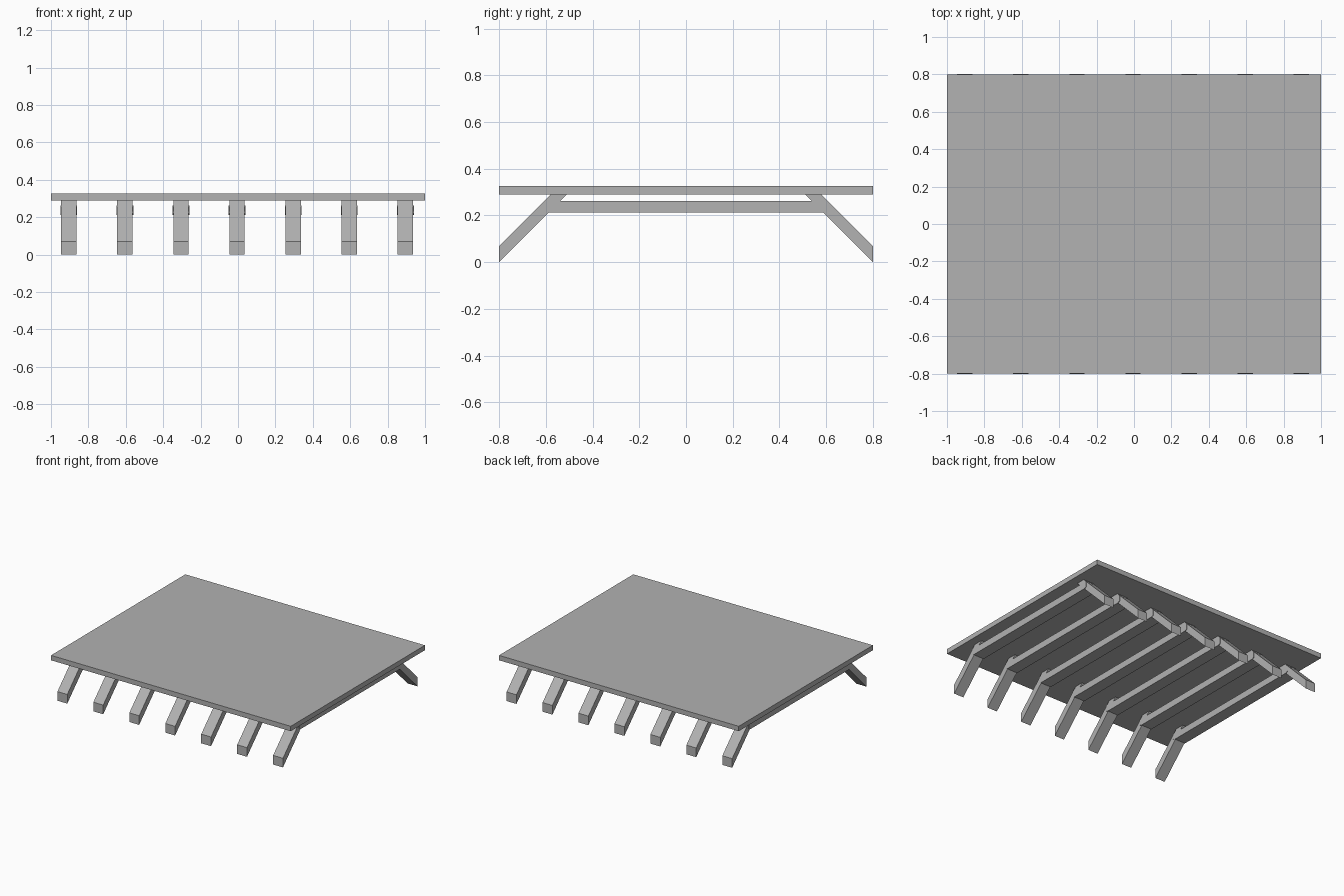
import bpy
import bmesh

if "Cube" in bpy.data.objects:
    bpy.data.objects.remove(bpy.data.objects["Cube"])

# mid-grey finish shared by all parts
grey = bpy.data.materials.new("mid_grey")
grey.diffuse_color = (0.445, 0.445, 0.445, 1)
grey.use_nodes = True
grey.node_tree.nodes["Principled BSDF"].inputs["Base Color"].default_value = grey.diffuse_color


def prism(name, profile, x, width):
    """Extrude a closed (y, z) profile along x, centred at x."""
    n = len(profile)
    verts = [(x + s * width / 2, y, z) for s in (-1, 1) for y, z in profile]
    faces = [tuple(reversed(range(n))), tuple(range(n, 2 * n))]
    faces += [(i, (i + 1) % n, (i + 1) % n + n, i + n) for i in range(n)]
    mesh = bpy.data.meshes.new(name)
    mesh.from_pydata(verts, [], faces)
    bm = bmesh.new()
    bm.from_mesh(mesh)
    bmesh.ops.recalc_face_normals(bm, faces=bm.faces)
    bm.to_mesh(mesh)
    bm.free()
    mesh.materials.append(grey)
    obj = bpy.data.objects.new(name, mesh)
    bpy.context.collection.objects.link(obj)
    return obj


# flat deck slab
prism("deck", [(-0.8, 0.29), (0.8, 0.29), (0.8, 0.327), (-0.8, 0.327)], 0, 2.0)

# slanted strut with vertical foot cut, and tie beam with eased lower corners
LEG = [(-0.801, 0.0), (-0.511, 0.29), (-0.58, 0.29), (-0.801, 0.069)]
BEAM = [(-0.592, 0.212), (0.592, 0.212), (0.608, 0.22), (0.608, 0.263),
        (-0.608, 0.263), (-0.608, 0.22)]

# seven repeated frames under the deck
for i in range(7):
    x = -0.905 + 0.3 * i
    prism(f"front_strut_{i + 1}", LEG, x, 0.082)
    prism(f"back_strut_{i + 1}", [(-y, z) for y, z in LEG], x, 0.082)
    prism(f"tie_beam_{i + 1}", BEAM, x, 0.09)
